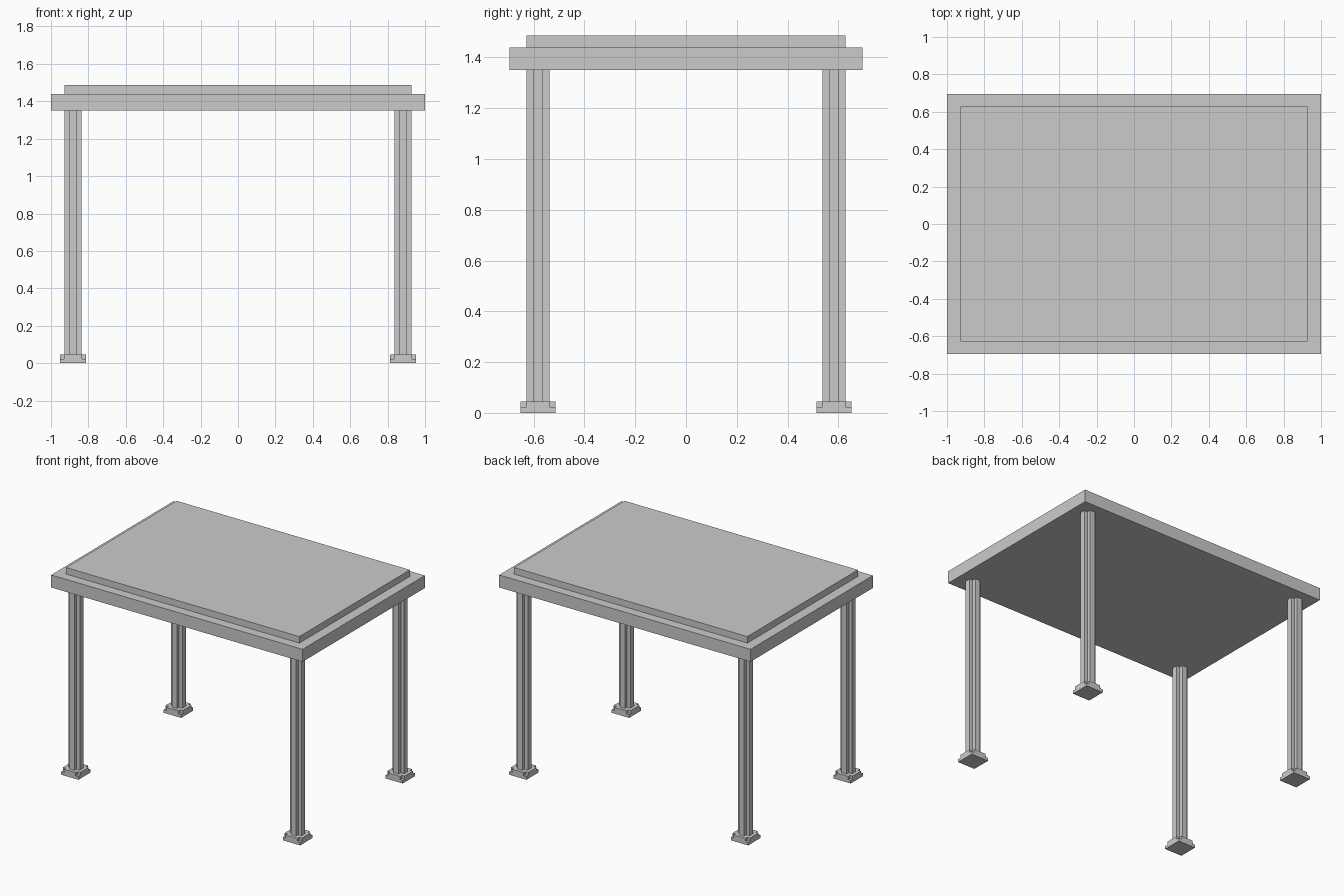
import bpy, bmesh

if "Cube" in bpy.data.objects:
    bpy.data.objects.remove(bpy.data.objects["Cube"])


def prism(name, outline, z0, z1):
    """Extrude a closed outline from z0 up to z1."""
    bm = bmesh.new()
    face = bm.faces.new([bm.verts.new((x, y, z0)) for x, y in outline])
    res = bmesh.ops.extrude_face_region(bm, geom=[face])
    top = [v for v in res["geom"] if isinstance(v, bmesh.types.BMVert)]
    bmesh.ops.translate(bm, verts=top, vec=(0, 0, z1 - z0))
    bmesh.ops.recalc_face_normals(bm, faces=bm.faces)
    mesh = bpy.data.meshes.new(name)
    bm.to_mesh(mesh)
    bm.free()
    obj = bpy.data.objects.new(name, mesh)
    bpy.context.collection.objects.link(obj)
    return obj


def rect(hx, hy):
    return [(-hx, -hy), (hx, -hy), (hx, hy), (-hx, hy)]


def cross(r, w):
    """Plus-shaped outline: arm reach r, arm half width w."""
    return [(-w, -r), (w, -r), (w, -w), (r, -w), (r, w), (w, w),
            (w, r), (-w, r), (-w, w), (-r, w), (-r, -w), (-w, -w)]


# Table top: thick slab with a raised inset panel
prism("top_slab", rect(1.0, 0.695), 1.35, 1.44)
prism("top_panel", rect(0.928, 0.628), 1.44, 1.487)

# Four cross-section legs on feet with stepped corners
for sy, depth in ((-1, "front"), (1, "back")):
    for sx, side in ((-1, "left"), (1, "right")):
        parts = [
            prism(f"{depth}_{side}_leg", cross(0.046, 0.02), 0.045, 1.35),
            prism(f"{depth}_{side}_foot_base", rect(0.069, 0.069), 0.0, 0.022),
            prism(f"{depth}_{side}_foot_cap", cross(0.069, 0.047), 0.022, 0.045),
        ]
        for p in parts:
            p.location = (sx * 0.882, sy * 0.583, 0)
